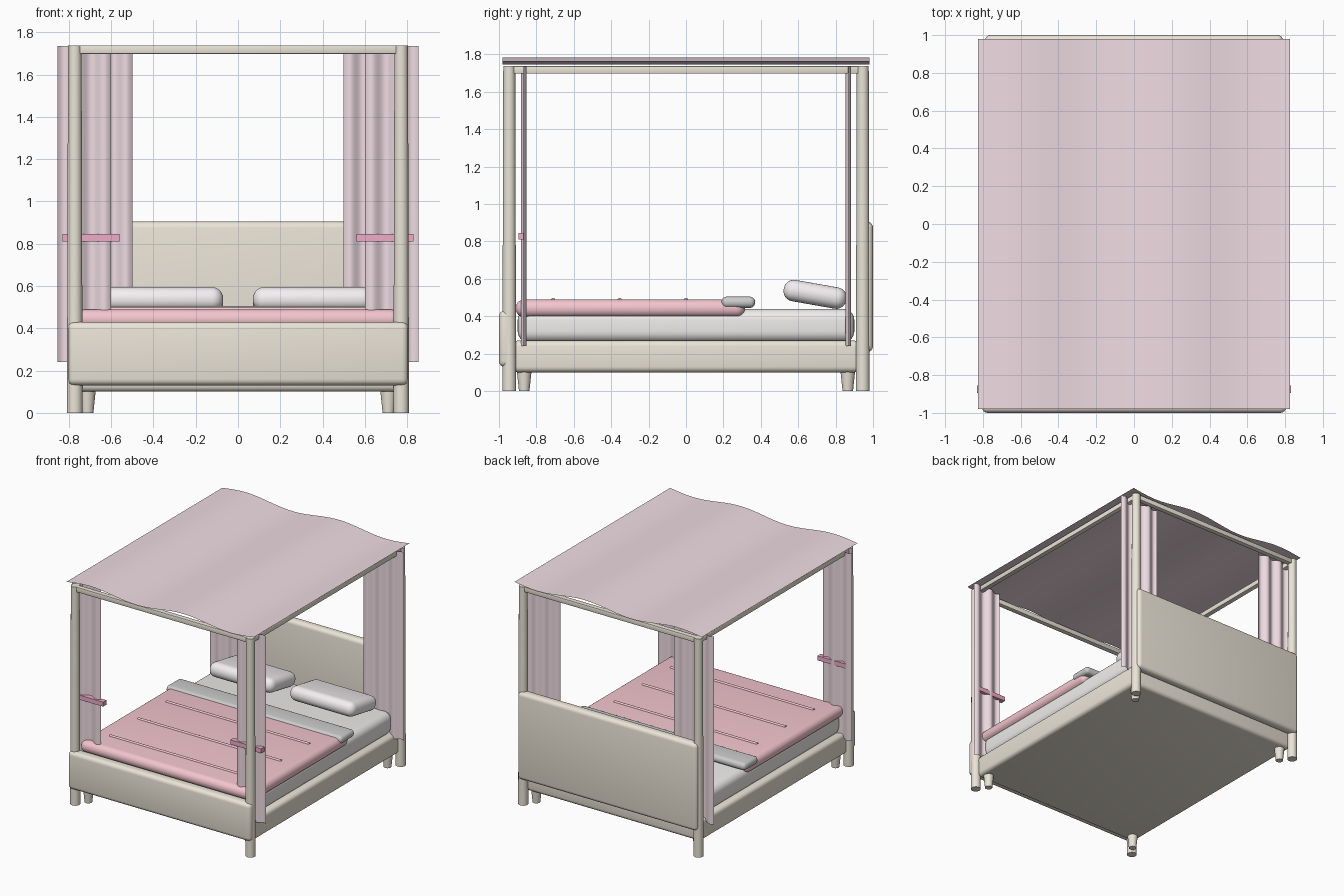
import bpy, bmesh, math

if "Cube" in bpy.data.objects:
    bpy.data.objects.remove(bpy.data.objects["Cube"])


def material(name, rgb):
    m = bpy.data.materials.new(name)
    m.diffuse_color = (*rgb, 1)
    m.use_nodes = True
    m.node_tree.nodes["Principled BSDF"].inputs["Base Color"].default_value = m.diffuse_color
    return m


CREAM = material("cream_wood", (0.83, 0.78, 0.68))
WHITE = material("white_linen", (0.88, 0.86, 0.84))
PILLOW = material("pillow_cotton", (0.91, 0.87, 0.89))
ROSE = material("rose_duvet", (0.90, 0.56, 0.62))
GREY = material("grey_throw", (0.62, 0.64, 0.64))
SHEER = material("sheer_pink", (0.87, 0.72, 0.77))
RIBBON = material("ribbon_pink", (0.86, 0.42, 0.57))


def finish(name, bm, mat, angle=40):
    me = bpy.data.meshes.new(name)
    bm.to_mesh(me)
    bm.free()
    me.materials.append(mat)
    ob = bpy.data.objects.new(name, me)
    bpy.context.collection.objects.link(ob)
    bpy.ops.object.select_all(action='DESELECT')
    bpy.context.view_layer.objects.active = ob
    ob.select_set(True)
    bpy.ops.object.shade_smooth_by_angle(angle=math.radians(angle))
    return ob


def box(name, lo, hi, mat, bevel=0.0, segments=4):
    """Box between two corners, centred origin, optional rounded edges."""
    bm = bmesh.new()
    bmesh.ops.create_cube(bm, size=1)
    for v in bm.verts:
        v.co = [c * (h - l) for c, l, h in zip(v.co, lo, hi)]
    if bevel:
        bmesh.ops.bevel(bm, geom=bm.edges[:], offset=bevel, segments=segments,
                        profile=0.5, affect='EDGES')
    ob = finish(name, bm, mat)
    ob.location = [(l + h) / 2 for l, h in zip(lo, hi)]
    return ob


def post(name, x, y, z0, z1, r0, r1, mat):
    bm = bmesh.new()
    bmesh.ops.create_cone(bm, cap_ends=True, segments=24, radius1=r0, radius2=r1,
                          depth=z1 - z0)
    ob = finish(name, bm, mat)
    ob.location = (x, y, (z0 + z1) / 2)
    return ob


def sheet(name, path, direction, mat):
    """Open surface: a wavy path swept along a direction."""
    bm = bmesh.new()
    a = [bm.verts.new(p) for p in path]
    b = [bm.verts.new([c + d for c, d in zip(p, direction)]) for p in path]
    for i in range(len(a) - 1):
        bm.faces.new((a[i], a[i + 1], b[i + 1], b[i]))
    return finish(name, bm, mat, 80)


# Bed frame
box("bed_base", (-0.775, -0.93, 0.10), (0.775, 0.93, 0.27), CREAM, 0.03)
box("footboard", (-0.805, -1.0, 0.13), (0.805, -0.91, 0.43), CREAM, 0.03)
box("headboard", (-0.79, 0.92, 0.21), (0.79, 1.0, 0.905), CREAM, 0.03)

# Bedding
box("mattress", (-0.745, -0.90, 0.26), (0.745, 0.90, 0.44), WHITE, 0.06, 6)
box("duvet", (-0.765, -0.91, 0.395), (0.765, 0.315, 0.49), ROSE, 0.045, 6)
box("folded_throw", (-0.775, 0.19, 0.445), (0.775, 0.37, 0.505), GREY, 0.028, 5)
for i, y in enumerate((-0.71, -0.355, 0.0)):
    seam = post(f"duvet_seam_{i}", 0, y, -0.63, 0.63, 0.011, 0.011, ROSE)
    seam.location.z = 0.488
    seam.rotation_euler.y = math.pi / 2

# Canopy rails along all four sides
for s, side in ((-1, "left"), (1, "right")):
    box(f"rail_{side}", (s * 0.772 - 0.02, -0.945, 1.698),
        (s * 0.772 + 0.02, 0.945, 1.738), CREAM, 0.004, 2)
for s, side in ((-1, "front"), (1, "back")):
    box(f"rail_{side}", (-0.772, s * 0.945 - 0.02, 1.698),
        (0.772, s * 0.945 + 0.02, 1.738), CREAM, 0.004, 2)

# Left and right repeats
for s, side in ((-1, "left"), (1, "right")):
    pillow = box(f"pillow_{side}", (s * 0.355 - 0.285, 0.52, 0.46),
                 (s * 0.355 + 0.285, 0.86, 0.575), PILLOW, 0.054, 6)
    pillow.rotation_euler.x = math.radians(-10)

    for t, end, inner in ((-1, "front", 0.60), (1, "back", 0.50)):
        post(f"{end}_post_{side}", s * 0.772, t * 0.945, 0, 1.738, 0.037, 0.032, CREAM)
        post(f"{end}_leg_{side}", s * 0.712, t * 0.865, 0, 0.115, 0.028, 0.04, CREAM)
        # Hanging curtain with soft folds
        n = 48
        path = []
        for i in range(n + 1):
            u = i / n
            x = s * (0.855 + (inner - 0.855) * u)
            wave = 0.015 * math.sin(u * 2 * math.pi * (2 if t < 0 else 3))
            path.append((x, t * 0.868 + wave, 0.24))
        sheet(f"{end}_curtain_{side}", path, (0, 0, 1.495), SHEER)

    # Ribbon tie on the front curtains
    x0, x1 = sorted((s * 0.56, s * 0.83))
    box(f"curtain_tie_{side}", (x0, -0.896, 0.81), (x1, -0.855, 0.846), RIBBON)

# Wavy canopy cloth
cloth = []
for i in range(65):
    u = i / 64
    cloth.append((-0.825 + 1.65 * u, -0.98, 1.765 + 0.02 * math.sin(4 * math.pi * u)))
sheet("canopy_cloth", cloth, (0, 1.96, 0), SHEER)
